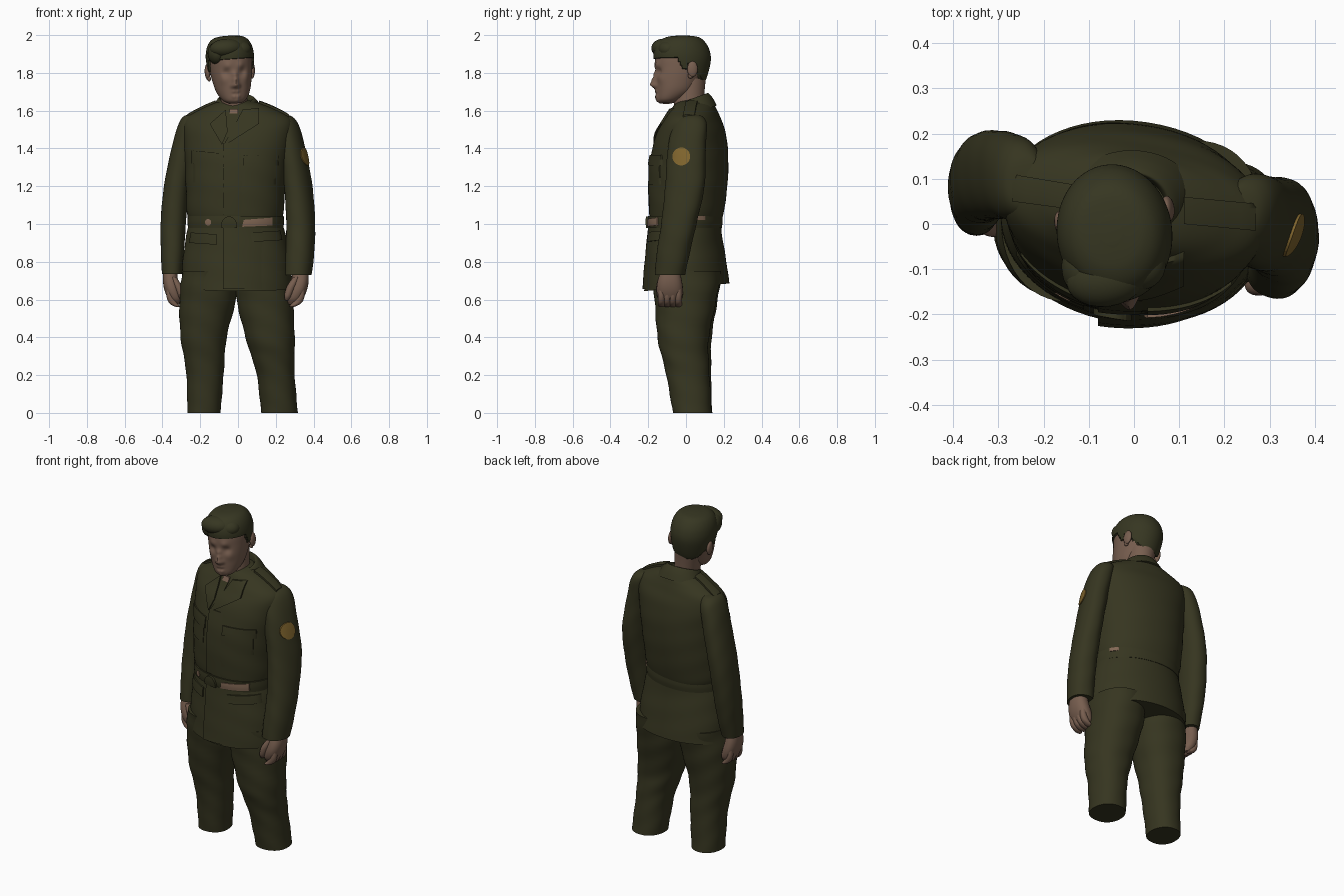
import bpy, bmesh
from math import sin, cos, pi, radians, exp, sqrt, copysign
from mathutils import Vector, Matrix
from mathutils.bvhtree import BVHTree

cube = bpy.data.objects.get("Cube")
if cube:
    bpy.data.objects.remove(cube, do_unlink=True)


def material(name, red, green, blue):
    mat = bpy.data.materials.new(name)
    mat.use_nodes = True
    mat.diffuse_color = (red, green, blue, 1)
    shader = mat.node_tree.nodes["Principled BSDF"]
    shader.inputs["Base Color"].default_value = (red, green, blue, 1)
    shader.inputs["Roughness"].default_value = 0.9
    return mat


OLIVE = material("olive wool", .037, .036, .0145)
HAIR = material("dark hair", .037, .037, .0155)
SKIN = material("skin", .185, .112, .078)
TAN = material("worn tan", .225, .138, .09)
GOLD = material("gold badge", .22, .132, .027)


def finish(name, bm, mat, matrix=None):
    mesh = bpy.data.meshes.new(name)
    bm.to_mesh(mesh)
    bm.free()
    if matrix:
        mesh.transform(matrix)
    mesh.materials.append(mat)
    for poly in mesh.polygons:
        poly.use_smooth = True
    mesh.set_sharp_from_angle(angle=radians(50))
    obj = bpy.data.objects.new(name, mesh)
    bpy.context.collection.objects.link(obj)
    return obj


def spline(rows, steps):
    """Smoothly interpolate rows of numbers."""
    result = []
    last = len(rows) - 1
    for i in range(last):
        a, b, c, d = (rows[min(max(i + k, 0), last)] for k in (-1, 0, 1, 2))
        for s in range(steps):
            t = s / steps
            result.append([q + t / 2 * (r - p + t * (2 * p - 5 * q + 4 * r - w + t * (3 * (q - r) + w - p)))
                           for p, q, r, w in zip(a, b, c, d)])
    return result + [list(rows[-1])]


def loft(name, rings, mat, power=2, turn=0, shear=0, fold=0, segs=48, steps=6, shape=None, matrix=None):
    """Skin horizontal rings given as x, y, z, half width, half depth."""
    bm = bmesh.new()
    loops = []
    ct, st = cos(radians(turn)), sin(radians(turn))
    for x, y, z, rx, ry in spline(rings, steps):
        loop = []
        for k in range(segs):
            a = 2 * pi * k / segs
            swell = 1 + fold * sin(45 * z + 2 * sin(a) + 3 * cos(a))
            px = copysign(abs(cos(a)) ** (2 / power), cos(a)) * rx * swell
            py = copysign(abs(sin(a)) ** (2 / power), sin(a)) * ry * swell
            dx, dy = px * ct - py * st, px * st + py * ct
            co = Vector((x + dx, y + dy, z + shear * dy))
            loop.append(bm.verts.new(shape(co) if shape else co))
        loops.append(loop)
    for low, high in zip(loops, loops[1:]):
        for k in range(segs):
            n = (k + 1) % segs
            bm.faces.new((low[k], low[n], high[n], high[k]))
    bm.faces.new(loops[0])
    bm.faces.new(loops[-1])
    bmesh.ops.recalc_face_normals(bm, faces=bm.faces)
    return finish(name, bm, mat, matrix)


def ball(name, loc, size, mat, matrix=None):
    bm = bmesh.new()
    bmesh.ops.create_uvsphere(bm, u_segments=24, v_segments=16, radius=1,
                              matrix=Matrix.LocRotScale(Vector(loc), None, Vector(size)))
    return finish(name, bm, mat, matrix)


FRONT, TOP, SIDE = (Vector(v) for v in ((0, 1, 0), (0, 0, -1), (-1, 0, 0)))


def panel(name, target, corners, mat=OLIVE, aim=FRONT, lift=.008, n=10, disc=False, taper=0):
    """Lay a thin four-cornered (or round) piece of cloth onto a surface."""
    mesh = target.data
    tree = BVHTree.FromPolygons([v.co for v in mesh.vertices], [p.vertices[:] for p in mesh.polygons])
    if aim == TOP:
        p, q, r, s = (Vector((a, b, 1.6)) for a, b in corners)
    elif aim == SIDE:
        p, q, r, s = (Vector((0, a, b)) for a, b in corners)
    else:
        p, q, r, s = (Vector((a, 0, b)) for a, b in corners)
    bm = bmesh.new()
    grid = []
    for j in range(n + 3):
        row = []
        for i in range(n + 3):
            u, v = (min(max((k - 1) / n, 0), 1) for k in (i, j))
            rim = i in (0, n + 2) or j in (0, n + 2)
            if disc:
                a, b = 2 * u - 1, 2 * v - 1
                u, v = (1 + a * sqrt(1 - b * b / 2)) / 2, (1 + b * sqrt(1 - a * a / 2)) / 2
            flat = p.lerp(q, u).lerp(s.lerp(r, u), v)
            hit = tree.ray_cast(flat - aim * 2, aim)[0] or tree.find_nearest(flat - aim * .2)[0]
            height = -.005 if rim else lift * (1 - taper * u)
            row.append(bm.verts.new(hit - aim * height))
        grid.append(row)
    for j in range(n + 2):
        for i in range(n + 2):
            bm.faces.new((grid[j][i], grid[j][i + 1], grid[j + 1][i + 1], grid[j + 1][i]))
    bmesh.ops.recalc_face_normals(bm, faces=bm.faces)
    if sum(f.normal.dot(aim) * f.calc_area() for f in bm.faces) > 0:
        bmesh.ops.reverse_faces(bm, faces=bm.faces)
    return finish(name, bm, mat)


def box(x0, x1, z0, z1):
    return [(x0, z0), (x1, z0), (x1, z1), (x0, z1)]


# Trousers
loft("left_trouser_leg", [(.22, .033, 0, .097, .102), (.2, .01, .2, .1, .114), (.185, -.005, .3, .115, .124),
     (.17, -.015, .4, .13, .136), (.142, -.003, .6, .15, .164), (.135, .005, .75, .15, .182)], OLIVE, 2.2, fold=.014)
loft("right_trouser_leg", [(-.18, .04, 0, .088, .098), (-.175, .025, .22, .1, .108), (-.182, .008, .4, .122, .128),
     (-.16, .008, .6, .15, .16), (-.145, .01, .75, .15, .182)], OLIVE, 2.2, fold=.014)

# Coat
TWIST = -9
torso = loft("coat_body", [(-.012, 0, 1.0, .24, .18), (-.015, .003, 1.06, .256, .194), (-.012, .01, 1.2, .265, .206),
             (-.005, .018, 1.35, .277, .203), (0, .028, 1.48, .292, .178), (0, .037, 1.555, .285, .142),
             (0, .042, 1.6, .215, .12), (-.003, .044, 1.635, .135, .1), (-.01, .042, 1.655, .07, .06)],
             OLIVE, 2.12, TWIST, fold=.004, segs=64)
skirt = loft("coat_skirt", [(-.005, .004, .665, .296, .223), (-.007, 0, .8, .287, .208),
             (-.01, -.004, .93, .266, .191), (-.012, -.003, 1.02, .245, .183)],
             OLIVE, 2.08, TWIST, shear=.09, fold=.004, segs=64)
belt = loft("belt", [(-.012, -.004, .98, .254, .191), (-.012, -.004, 1.01, .256, .195),
            (-.012, -.004, 1.042, .255, .194)], OLIVE, 2.12, TWIST, segs=64)
loft("collar", [(-.005, .045, 1.585, .15, .118), (-.005, .042, 1.63, .122, .1), (-.008, .038, 1.662, .097, .082),
     (-.01, .036, 1.658, .083, .074), (-.01, .035, 1.6, .075, .066)], OLIVE, shear=.36)

# Front overlap, lapels and tie
panel("upper_front_edge", torso, box(-.08, .03, 1.05, 1.43), taper=1.1)
panel("lower_front_edge", skirt, box(-.08, .14, .655, .985), lift=.018, taper=1.05)
panel("left_lapel", torso, [(-.08, 1.41), (.11, 1.53), (.11, 1.615), (.025, 1.605)], lift=.012)
panel("right_lapel", torso, [(-.085, 1.42), (-.055, 1.49), (-.065, 1.605), (-.15, 1.53)], lift=.012)
panel("tie", torso, [(-.055, 1.46), (-.03, 1.46), (0, 1.59), (-.05, 1.59)], lift=.006)
panel("throat_patch", torso, box(-.045, 0, 1.585, 1.61), SKIN, lift=.009)

# Pockets
panel("left_chest_pocket", torso, box(.05, .2, 1.21, 1.34), lift=.004)
panel("right_chest_pocket", torso, box(-.235, -.11, 1.22, 1.35), lift=.004)
panel("left_chest_flap", torso, [(.03, 1.31), (.215, 1.31), (.215, 1.365), (.03, 1.365)], lift=.008)
panel("right_chest_flap", torso, [(-.25, 1.32), (-.1, 1.31), (-.1, 1.375), (-.25, 1.39)], lift=.008)
panel("left_hip_flap", skirt, [(.075, .905), (.235, .915), (.225, .965), (.065, .955)], lift=.012)
panel("right_hip_flap", skirt, [(-.26, .9), (-.11, .89), (-.11, .945), (-.25, .955)], lift=.01)

# Belt details
panel("buckle", belt, box(-.09, -.005, .94, 1.04), lift=.014, disc=True)
panel("belt_front_wear", belt, [(.022, .985), (.183, .992), (.183, 1.034), (.03, 1.022)], TAN, lift=.006)
panel("belt_spot", belt, box(-.175, -.142, .992, 1.026), TAN, lift=.005, disc=True)
panel("belt_side_wear", belt, box(.062, .102, 1.02, 1.044), TAN, SIDE, .005)

# Shoulder straps
panel("left_shoulder_strap", torso, [(.11, .0), (.27, -.015), (.27, .045), (.11, .06)], aim=TOP, lift=.012)
panel("right_shoulder_strap", torso, [(-.27, .05), (-.12, .03), (-.12, .085), (-.27, .11)], aim=TOP, lift=.012)

# Sleeves
left_sleeve = loft("left_sleeve", [(.318, -.085, .73, .07, .08), (.328, -.067, .85, .073, .088),
                   (.332, -.038, 1.0, .073, .094), (.319, -.006, 1.2, .07, .106), (.284, .004, 1.4, .068, .102),
                   (.256, .022, 1.52, .063, .09), (.24, .03, 1.568, .046, .06), (.225, .03, 1.58, .015, .02)],
                   OLIVE, 2.2, turn=-17, fold=.008)
loft("right_sleeve", [(-.35, .047, .735, .053, .072), (-.347, .067, .85, .061, .084), (-.343, .09, 1.0, .067, .09),
     (-.325, .107, 1.2, .067, .098), (-.286, .108, 1.4, .066, .096), (-.258, .1, 1.52, .06, .09),
     (-.242, .093, 1.57, .046, .064), (-.225, .09, 1.582, .015, .02)], OLIVE, 2.2, fold=.008)
panel("sleeve_badge", left_sleeve, box(-.072, .022, 1.31, 1.405), GOLD, SIDE, .006, disc=True)

# Hands, the right one mirrored from the left
MIRROR = Matrix.Translation((-.072, .13, 0)) @ Matrix.Scale(-.87, 4, (1, 0, 0))
for side, place in (("left", Matrix()), ("right", MIRROR)):
    pieces = [loft(side + "_palm", [(.33, -.083, .76, .042, .048), (.328, -.086, .7, .046, .064),
              (.316, -.086, .65, .049, .07), (.3, -.084, .605, .044, .063), (.292, -.082, .575, .028, .042)],
              SKIN, 2.3, segs=24, matrix=place)]
    for i in range(4):
        y = -.13 + .03 * i
        pieces.append(loft(side + "_finger", [(.335, y, .67, .018, .016), (.333, y, .62, .02, .019),
                      (.315, y, .585, .024, .019), (.293, y, .567, .02, .017), (.283, y, .56, .007, .007)],
                      SKIN, segs=16, matrix=place))
    pieces.append(loft(side + "_thumb", [(.31, -.125, .72, .018, .02), (.282, -.136, .67, .023, .022),
                  (.264, -.136, .62, .019, .019), (.258, -.132, .595, .007, .008)], SKIN, segs=16, matrix=place))
    if side == "right":
        for piece in pieces:
            piece.data.flip_normals()

# Head, turned and tipped slightly
HEAD = (Matrix.Translation((-.04, 0, 1.8)) @ Matrix.Rotation(radians(-4), 4, "Y")
        @ Matrix.Rotation(radians(8), 4, "Z") @ Matrix.Translation((0, 0, -1.8)))
loft("neck", [(-.01, .03, 1.56, .07, .075), (-.02, .015, 1.65, .07, .08), (-.035, .025, 1.77, .078, .08)], SKIN)

# Face features as soft pushes: place, radius, depth
FEATURES = [((.042, -.15, 1.803), .021, .012), ((.035, -.155, 1.838), .02, -.007),
            ((0, -.165, 1.79), .015, -.012), ((0, -.165, 1.762), .016, -.02),
            ((0, -.165, 1.735), .018, -.033), ((.017, -.16, 1.729), .011, -.008),
            ((.058, -.135, 1.765), .026, -.006), ((.01, -.16, 1.699), .013, -.008),
            ((.012, -.16, 1.687), .009, .005), ((.01, -.155, 1.674), .013, -.008),
            ((0, -.145, 1.648), .022, -.01)]


def sculpt_face(co):
    mirrored = Vector((abs(co.x), co.y, co.z))
    push = sum(depth * exp(-((mirrored - Vector(c)).length / radius) ** 2) for c, radius, depth in FEATURES)
    return co + Vector((0, push, 0))


loft("head", [(0, -.105, 1.637, .032, .028), (0, -.09, 1.656, .062, .062), (0, -.058, 1.7, .088, .1),
     (0, -.04, 1.76, .103, .121), (0, -.025, 1.82, .112, .138), (0, -.02, 1.88, .114, .142),
     (0, -.02, 1.94, .102, .122), (0, -.02, 1.97, .06, .075)],
     SKIN, 2.1, segs=96, steps=10, shape=sculpt_face, matrix=HEAD)
for side, sign in (("left", 1), ("right", -1)):
    ball(side + "_ear", (sign * .12, .018, 1.812), (.014, .028, .042), SKIN, HEAD)
    ball(side + "_ear_lobe", (sign * .115, .008, 1.778), (.01, .014, .016), SKIN, HEAD)


# Hair shell, tucked under the skin below the hairline
def tuck_hair(co):
    if co.y < -.035:
        line = 1.805 + min(max(-.035 - co.y, 0) * 2, .067)
    elif co.y < 0:
        line = 1.805
    else:
        line = max(1.84 - co.y * 1.1, 1.745)
    if co.z < line:
        return Vector((co.x * .82, -.02 + (co.y + .02) * .82, co.z))
    return co


loft("hair", [(0, .015, 1.715, .08, .062), (0, -.014, 1.77, .108, .122), (0, -.019, 1.86, .126, .15),
     (0, -.022, 1.92, .124, .147), (0, -.022, 1.965, .106, .122), (0, -.018, 1.989, .075, .085),
     (0, -.015, 1.997, .025, .03)], HAIR, segs=96, steps=10, shape=tuck_hair, matrix=HEAD)
ball("hair_front_sweep", (-.03, -.118, 1.932), (.088, .062, .05), HAIR, HEAD)
ball("hair_right_sweep", (-.078, -.09, 1.908), (.048, .065, .06), HAIR, HEAD)
ball("hair_left_sweep", (.045, -.1, 1.92), (.06, .055, .047), HAIR, HEAD)
